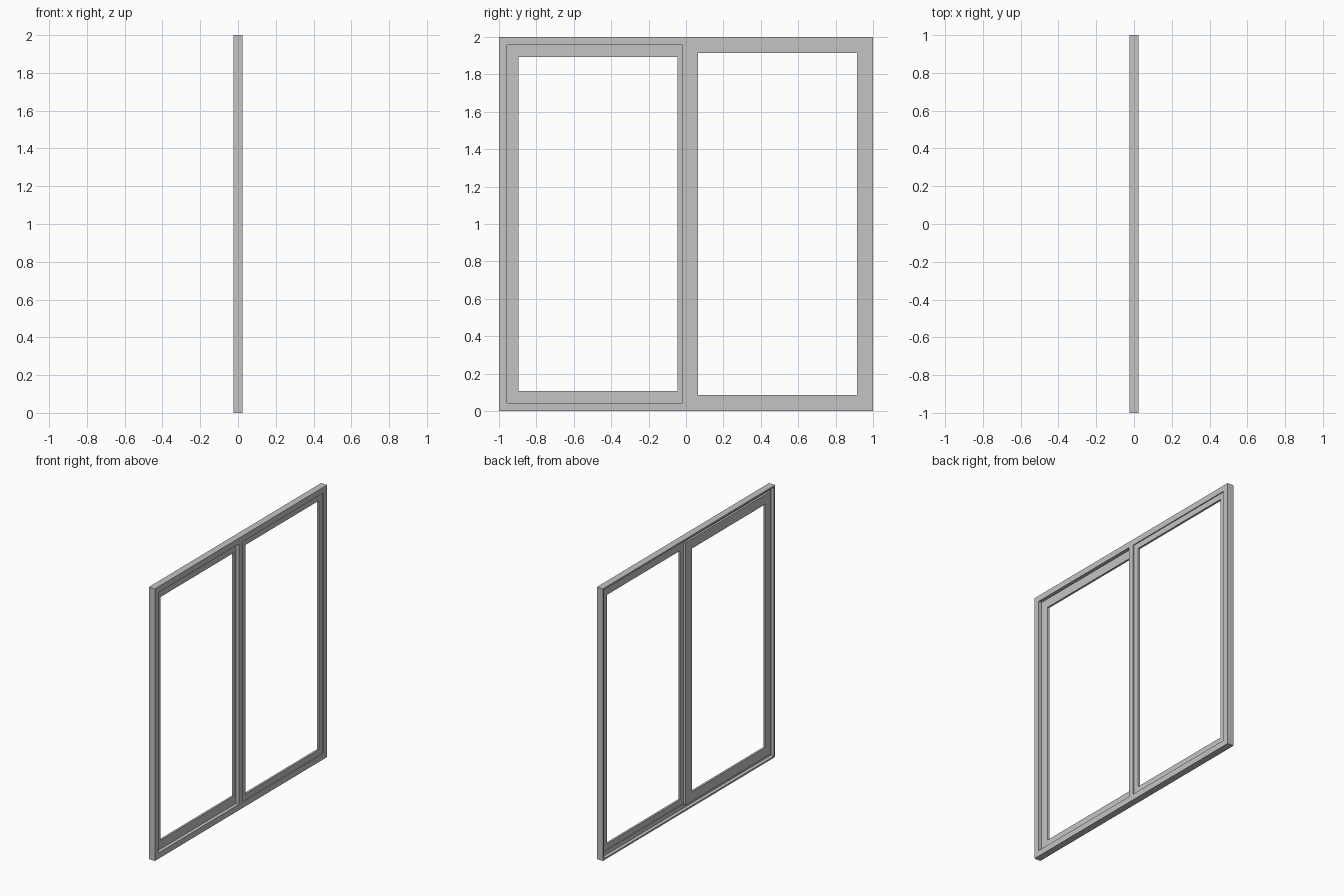
import bpy
import bmesh

cube = bpy.data.objects.get("Cube")
if cube:
    bpy.data.objects.remove(cube, do_unlink=True)

GREY = (0.55, 0.55, 0.55, 1.0)
mat = bpy.data.materials.new("plain grey")
mat.use_nodes = True
mat.diffuse_color = GREY
mat.node_tree.nodes["Principled BSDF"].inputs["Base Color"].default_value = GREY


def finish(name, bm):
    bmesh.ops.recalc_face_normals(bm, faces=bm.faces)
    mesh = bpy.data.meshes.new(name)
    bm.to_mesh(mesh)
    bm.free()
    mesh.materials.append(mat)
    obj = bpy.data.objects.new(name, mesh)
    bpy.context.collection.objects.link(obj)
    return obj


def mitred_frame(name, y0, y1, z0, z1, profile):
    """Sweep a closed (inset, x) profile around a rectangle."""
    bm = bmesh.new()
    corners = []
    for y, z, sy, sz in ((y0, z0, 1, 1), (y1, z0, -1, 1),
                         (y1, z1, -1, -1), (y0, z1, 1, -1)):
        corners.append([bm.verts.new((x, y + sy * d, z + sz * d))
                        for d, x in profile])
    n = len(profile)
    for i in range(4):
        a, b = corners[i], corners[(i + 1) % 4]
        for j in range(n):
            k = (j + 1) % n
            bm.faces.new((a[j], b[j], b[k], a[k]))
    return finish(name, bm)


def bar(width, back, front):
    return [(0, back), (width, back), (width, front), (0, front)]


def box(name, lo, hi):
    bm = bmesh.new()
    bmesh.ops.create_cube(bm, size=1)
    for v in bm.verts:
        v.co = [lo[i] if v.co[i] < 0 else hi[i] for i in range(3)]
    return finish(name, bm)


HALF = 0.025       # half the frame depth
FLANGE = 0.043     # width of the front flange
LIP = 0.012        # thin outer wall behind the flange
MULLION = 0.022    # half the mullion width

# Outer frame: front flange with an open track behind it
mitred_frame("outer_frame", -1, 1, 0, 2,
             [(0, -HALF), (LIP, -HALF), (LIP, 0), (FLANGE, 0),
              (FLANGE, HALF), (0, HALF)])

# Centre mullion between the two openings
box("centre_mullion", (0, -MULLION, FLANGE), (HALF, MULLION, 2 - FLANGE))

# Sliding sash, running in the track behind the flange
mitred_frame("sliding_sash", -0.967, 0.026, 0.035, 1.965,
             bar(0.071, -0.016, -0.001))

# Fixed sash, set just inside the flange
mitred_frame("fixed_sash", MULLION, 1 - FLANGE, FLANGE, 2 - FLANGE,
             bar(0.042, 0.003, 0.018))
